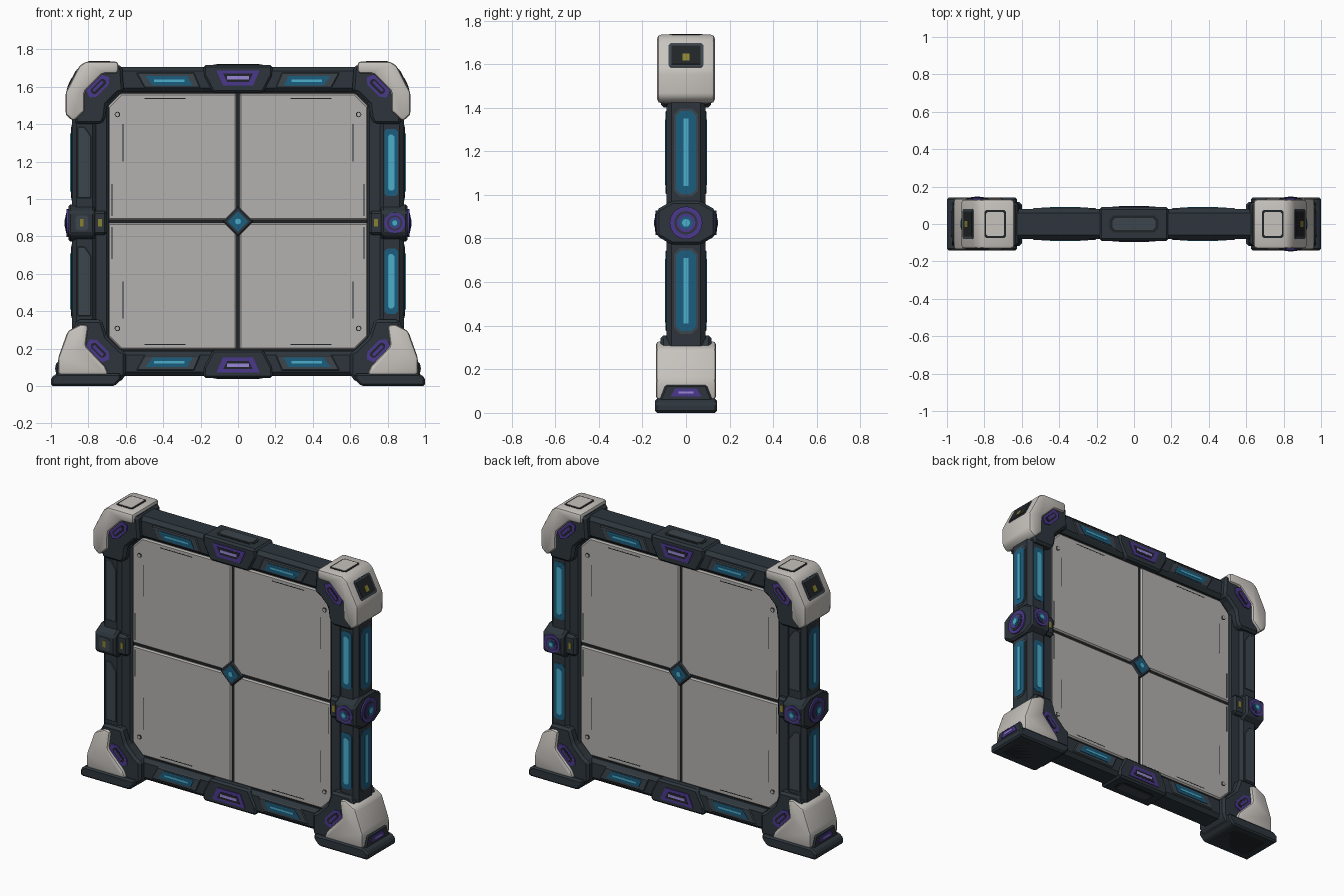
import bpy, bmesh, math
from mathutils import Vector as V

def mat(name, r, g, b):
    m = bpy.data.materials.new(name)
    m.diffuse_color = (r, g, b, 1)
    return m

DARK = mat("dark_slate", 0.026, 0.036, 0.045)
MID = mat("mid_slate", 0.045, 0.06, 0.072)
SEAM = mat("seam_black", 0.015, 0.018, 0.02)
PANEL = mat("panel_grey", 0.45, 0.44, 0.425)
CAP = mat("cap_light_grey", 0.57, 0.545, 0.51)
BLUE = mat("deep_blue", 0.012, 0.11, 0.21)
CYAN = mat("cyan_glow", 0.07, 0.42, 0.60)
PURPLE = mat("purple", 0.07, 0.04, 0.27)
LILAC = mat("lilac_glow", 0.32, 0.25, 0.68)
OLIVE = mat("olive", 0.25, 0.22, 0.03)

X, Y, Z = V((1, 0, 0)), V((0, 1, 0)), V((0, 0, 1))
FRONT = (X, Z, -Y)      # outline in x,z, depth towards the front
SIDE = (Y, Z, X)        # outline in y,z, depth towards +x
TOP = (X, Y, Z)         # outline in x,y, depth upwards

def prism(name, pts, d0, d1, m, axes=FRONT, mirror="", bevel=0, seg=1, o=(0, 0, 0)):
    """Extrude a 2D outline from depth d0 to d1, with optional bevel and mirror."""
    u, v, n = axes
    o = V(o)
    bm = bmesh.new()
    a = [bm.verts.new(o + u * p + v * q + n * d0) for p, q in pts]
    b = [bm.verts.new(o + u * p + v * q + n * d1) for p, q in pts]
    bm.faces.new(a)
    bm.faces.new(b)
    for i in range(len(pts)):
        j = (i + 1) % len(pts)
        bm.faces.new((a[i], a[j], b[j], b[i]))
    bmesh.ops.recalc_face_normals(bm, faces=bm.faces)
    if bevel:
        bmesh.ops.bevel(bm, geom=bm.edges[:], offset=bevel, segments=seg,
                        profile=0.5, affect='EDGES', clamp_overlap=True)
    me = bpy.data.meshes.new(name)
    bm.to_mesh(me)
    bm.free()
    if seg > 1:
        me.shade_smooth()
        me.set_sharp_from_angle(angle=0.6)
    me.materials.append(m)
    ob = bpy.data.objects.new(name, me)
    bpy.context.collection.objects.link(ob)
    if mirror:
        md = ob.modifiers.new("mirror", 'MIRROR')
        md.use_axis = ("x" in mirror, "y" in mirror, False)
        md.use_mirror_merge = False
    return ob

def rect(a0, b0, a1, b1, c=0.0):
    """Rectangle outline, with cut corners if c > 0."""
    if not c:
        return [(a0, b0), (a1, b0), (a1, b1), (a0, b1)]
    return [(a0 + c, b0), (a1 - c, b0), (a1, b0 + c), (a1, b1 - c),
            (a1 - c, b1), (a0 + c, b1), (a0, b1 - c), (a0, b0 + c)]

def disc(cx, cy, r, n=20):
    return [(cx + r * math.cos(math.tau * i / n), cy + r * math.sin(math.tau * i / n)) for i in range(n)]

def diamond(cx, cy, r):
    return disc(cx, cy, r, 4)

# ---- centre panel: dark core, four tiles, bolts, diamond ----
ZC = 0.88
prism("panel_core", rect(-0.72, 0.17, 0.72, 1.59, 0.06), -0.048, 0.048, SEAM)
for s, nm in ((1, "upper"), (-1, "lower")):
    tile = [(0.007, 0.008), (0.695, 0.008), (0.695, 0.615), (0.625, 0.685), (0.007, 0.685)]
    prism(nm + "_tile", [(p, ZC + s * q) for p, q in tile], -0.06, 0.06, PANEL, mirror="x", bevel=0.008)
    prism(nm + "_bolt_rim", disc(0.645, ZC + s * 0.572, 0.015, 12), 0.055, 0.062, SEAM, mirror="xy")
    prism(nm + "_bolt", disc(0.645, ZC + s * 0.572, 0.010, 12), 0.055, 0.064, PANEL, mirror="xy")
    # worn edge scuffs
    for a0, b0, a1, b1 in ((0.612, 0.32, 0.617, 0.52), (0.672, 0.03, 0.677, 0.20), (0.28, 0.655, 0.50, 0.66)):
        prism(nm + "_tile_scuff", rect(a0, ZC + s * b0, a1, ZC + s * b1), 0.058, 0.0606, SEAM, mirror="xy")
prism("diamond_frame", diamond(0, ZC, 0.082), -0.068, 0.068, DARK, bevel=0.008)
prism("diamond_inlay", diamond(0, ZC, 0.055), -0.072, 0.072, BLUE)
prism("diamond_core", disc(0, ZC, 0.016, 8), -0.075, 0.075, CYAN)

# ---- top and bottom beams (s points outwards from the panel) ----
for s, nm, zin in ((1, "top", 1.572), (-1, "bottom", 0.188)):
    def P(pts):
        return [(p, zin + s * q) for p, q in pts]
    prism(nm + "_beam", P(rect(-0.70, 0, 0.70, 0.135)), -0.08, 0.08, DARK, bevel=0.022)
    prism(nm + "_centre_block", P([(-0.135, -0.005), (0.135, -0.005), (0.185, 0.09), (0.185, 0.145),
                                   (-0.185, 0.145), (-0.185, 0.09)]), -0.09, 0.09, DARK, bevel=0.012)
    prism(nm + "_purple_plate", P([(-0.08, 0.035), (0.08, 0.035), (0.115, 0.115), (-0.115, 0.115)]),
          0.085, 0.094, PURPLE, mirror="y")
    prism(nm + "_purple_recess", P([(-0.058, 0.055), (0.058, 0.055), (0.08, 0.098), (-0.08, 0.098)]),
          0.09, 0.0955, SEAM, mirror="y")
    prism(nm + "_lilac_strip", P(rect(-0.058, 0.068, 0.058, 0.085)), 0.09, 0.097, LILAC, mirror="y")
    # slanted light housings
    prism(nm + "_light_housing", P([(0.20, 0.022), (0.50, 0.022), (0.545, 0.105), (0.235, 0.105)]),
          0.07, 0.085, MID, mirror="xy", bevel=0.005)
    prism(nm + "_light_blue", P([(0.245, 0.035), (0.455, 0.035), (0.495, 0.085), (0.27, 0.085)]),
          0.08, 0.088, BLUE, mirror="xy")
    prism(nm + "_light_cyan", P(rect(0.285, 0.055, 0.45, 0.067)), 0.08, 0.090, CYAN, mirror="xy")
    # outer slot on the block
    prism(nm + "_outer_slot", rect(-0.13, -0.045, 0.13, 0.045, 0.02), zin + s * 0.14, zin + s * 0.147, SEAM, TOP)
    prism(nm + "_outer_slot_fill", rect(-0.115, -0.033, 0.115, 0.033, 0.015), zin + s * 0.14, zin + s * 0.150, MID, TOP)

# ---- side posts with light strips ----
prism("side_inner_rail", rect(0.69, 0.25, 0.77, 1.50), -0.07, 0.07, DARK, mirror="x", bevel=0.012)
prism("side_post", rect(0.755, 0.25, 0.888, 1.50), -0.09, 0.09, DARK, mirror="x", bevel=0.024)
for z0, z1, nm in ((0.375, 0.745, "lower"), (1.005, 1.385, "upper")):
    prism(nm + "_side_light_rim", rect(-0.056, z0 - 0.012, 0.056, z1 + 0.012, 0.028), 0.88, 0.891, MID, SIDE, "x")
    prism(nm + "_side_light_blue", rect(-0.046, z0, 0.046, z1, 0.022), 0.885, 0.894, BLUE, SIDE, "x")
    prism(nm + "_side_light_cyan", rect(-0.011, z0 + 0.035, 0.011, z1 - 0.035), 0.888, 0.897, CYAN, SIDE, "x")
    # right post has lights on front and back, left post has plain plates
    for d, face in ((FRONT, "front"), ((X, Z, Y), "back")):
        prism(nm + "_post_blue_" + face, rect(0.782, z0 + 0.01, 0.856, z1 - 0.01, 0.015), 0.085, 0.093, BLUE, d)
        prism(nm + "_post_cyan_" + face, rect(0.801, z0 + 0.04, 0.836, z1 - 0.04, 0.01), 0.088, 0.096, CYAN, d)
        prism(nm + "_post_plate_" + face, [(-0.785, z0), (-0.785, z1 - 0.05), (-0.82, z1), (-0.858, z1), (-0.858, z0)],
              0.085, 0.094, MID, d, bevel=0.003)

# ---- middle knobs ----
ZK = 0.872
octo = [(-0.065, -0.1), (0.065, -0.1), (0.135, -0.06), (0.135, 0.06),
        (0.065, 0.1), (-0.065, 0.1), (-0.135, 0.06), (-0.135, -0.06)]
prism("knob_block", [(p, ZK + q) for p, q in octo], 0.765, 0.907, DARK, SIDE, "x", bevel=0.012)
prism("knob_inner_block", rect(0.70, ZK - 0.065, 0.78, ZK + 0.065), -0.10, 0.10, DARK, mirror="x", bevel=0.015)
prism("knob_olive_dot", rect(0.728, ZK - 0.02, 0.748, ZK + 0.02), 0.095, 0.103, OLIVE, mirror="xy")
for r, d, m, nm in ((0.075, 0.916, PURPLE, "ring"), (0.054, 0.919, DARK, "groove"), (0.043, 0.922, PURPLE, "hub"),
                    (0.030, 0.925, BLUE, "lens"), (0.018, 0.928, CYAN, "glow")):
    prism("outer_knob_" + nm, disc(0, ZK, r), 0.90, d, m, SIDE, "x")
    k = (d - 0.916) * 0.7 + 0.139
    prism("front_knob_" + nm, disc(0.838, ZK, r * 0.75), 0.13, k, m)
    for sx in (1, -1):
        prism("back_knob_" + nm, disc(sx * 0.838, ZK, r * 0.75), 0.13, k, m, (X, Z, Y))
prism("left_knob_plate", rect(-0.87, ZK - 0.04, -0.80, ZK + 0.04, 0.012), 0.13, 0.138, MID)
prism("left_knob_olive_dot", rect(-0.845, ZK - 0.02, -0.825, ZK + 0.02), 0.13, 0.14, OLIVE)

# ---- upper corners ----
prism("upper_corner_node", [(0.61, 1.575), (0.64, 1.565), (0.70, 1.505), (0.71, 1.43), (0.73, 1.40), (0.87, 1.40),
                            (0.885, 1.55), (0.78, 1.71), (0.62, 1.715)], -0.115, 0.115, DARK, mirror="x", bevel=0.014)
prism("upper_corner_cap", [(0.64, 1.735), (0.815, 1.735), (0.85, 1.71), (0.922, 1.57), (0.922, 1.45), (0.88, 1.415),
                           (0.82, 1.47), (0.82, 1.575), (0.725, 1.67), (0.64, 1.672)],
      -0.132, 0.132, CAP, mirror="x", bevel=0.017, seg=2)
prism("cap_top_rim", rect(0.685, -0.075, 0.80, 0.075, 0.01), 1.73, 1.737, SEAM, TOP, "x")
prism("cap_top_plate", rect(0.695, -0.065, 0.79, 0.065, 0.008), 1.73, 1.739, CAP, TOP, "x")
sl = V((0.072, 0, -0.14)).normalized()
slope = (Y, sl, V((0.14, 0, 0.072)).normalized())
mid = (0.886, 0, 1.64)
prism("cap_window_rim", rect(-0.08, -0.062, 0.08, 0.062, 0.01), -0.01, 0.003, MID, slope, "x", o=mid)
prism("cap_window", rect(-0.066, -0.048, 0.066, 0.048), -0.01, 0.005, SEAM, slope, "x", o=mid)
prism("cap_window_dot", rect(-0.016, -0.005, 0.016, 0.03), -0.005, 0.007, OLIVE, slope, "x", o=mid)

# ---- lower corners and feet ----
prism("lower_corner_node", [(0.60, 0.06), (0.63, 0.02), (0.90, 0.02), (0.885, 0.30), (0.86, 0.355), (0.73, 0.355),
                            (0.70, 0.265), (0.63, 0.195), (0.60, 0.18)], -0.118, 0.118, DARK, mirror="x", bevel=0.014)
prism("lower_corner_cap", [(0.80, 0.325), (0.84, 0.33), (0.91, 0.295), (0.962, 0.15), (0.962, 0.06), (0.69, 0.06),
                           (0.71, 0.105), (0.815, 0.215)], -0.138, 0.138, CAP, mirror="x", bevel=0.017, seg=2)
prism("foot", [(0.625, 0.035), (0.66, 0), (1.0, 0), (1.0, 0.045), (0.97, 0.066), (0.625, 0.066)],
      -0.142, 0.142, DARK, mirror="x", bevel=0.01)
prism("foot_sole_recess", rect(0.70, -0.095, 0.95, 0.095, 0.02), 0, 0.004, SEAM, TOP, "x")
prism("foot_toe", [(-0.125, 0.05), (0.125, 0.05), (0.095, 0.128), (-0.095, 0.128)], 0.93, 0.972, DARK, SIDE, "x", bevel=0.008)
prism("foot_toe_purple", [(-0.07, 0.075), (0.07, 0.075), (0.05, 0.112), (-0.05, 0.112)], 0.965, 0.977, PURPLE, SIDE, "x")
prism("foot_toe_lilac", rect(-0.035, 0.088, 0.035, 0.098), 0.97, 0.979, LILAC, SIDE, "x")

# ---- diagonal purple plates on the four corners, front and back ----
for s, zc, nm in ((-1, 1.603, "upper"), (1, 0.19, "lower")):
    u = V((1, 0, s)).normalized()
    w = V((1, 0, -s)).normalized()
    ax = (u, w, -Y)
    c = (0.748, 0, zc)
    prism(nm + "_corner_purple", [(-0.075, -0.01), (-0.045, -0.034), (0.045, -0.034), (0.075, -0.01),
                                  (0.06, 0.03), (-0.06, 0.03)], 0.11, 0.122, PURPLE, ax, "xy", o=c)
    prism(nm + "_corner_groove", rect(-0.048, -0.02, 0.048, 0.016, 0.01), 0.115, 0.124, SEAM, ax, "xy", o=c)
    prism(nm + "_corner_lilac", rect(-0.036, -0.008, 0.036, 0.008), 0.115, 0.126, PURPLE, ax, "xy", o=c)
